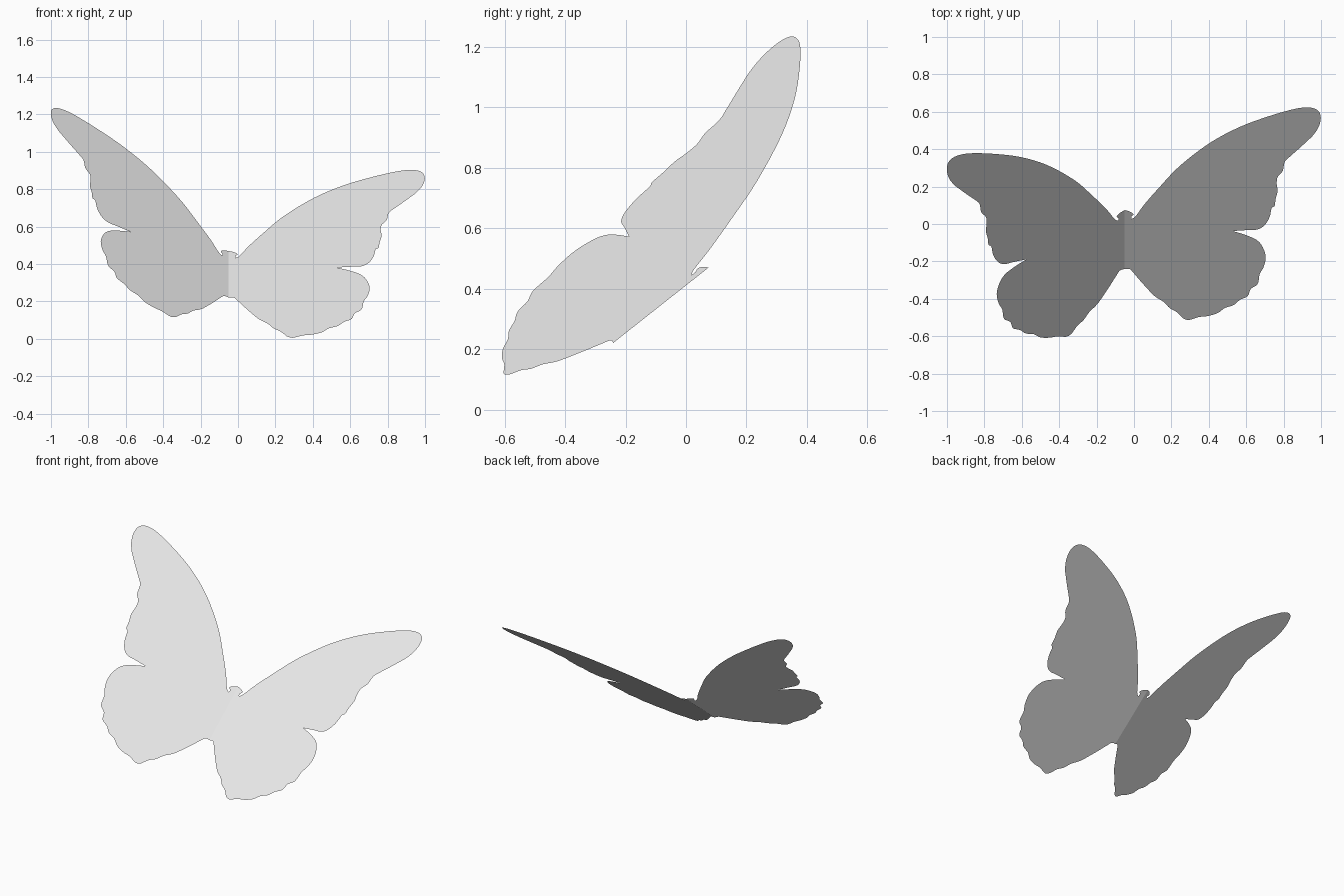
import bpy
import bmesh
import math
from mathutils import Matrix, Vector

default_cube = bpy.data.objects.get("Cube")
if default_cube:
    bpy.data.objects.remove(default_cube, do_unlink=True)

# One plain grey for the whole butterfly
grey = bpy.data.materials.new("plain_grey")
grey.use_nodes = True
grey.diffuse_color = (0.8, 0.8, 0.8, 1)
grey.node_tree.nodes["Principled BSDF"].inputs["Base Color"].default_value = grey.diffuse_color

# Half outline in the wing's own plane: x out from the body, y along the body.
# Each stretch is smoothed by itself, so the corners between them stay sharp.
head = [(0, .095), (.027, .085), (.044, .072), (.046, .062), (.036, .052), (.037, .035)]
leading_edge_and_tip = [
    (.037, .035), (.06, .055), (.107, .136), (.187, .252), (.294, .395), (.455, .552),
    (.615, .661), (.775, .736), (.909, .784), (.979, .794), (1.02, .784), (1.043, .757),
    (1.048, .709), (1.032, .648), (1, .593)]
forewing_margin = [
    (1, .593), (.936, .518), (.888, .464), (.856, .423), (.845, .361), (.818, .32),
    (.813, .273), (.818, .225), (.807, .17), (.802, .123), (.786, .109), (.775, .048),
    (.749, -.007), (.711, -.037), (.658, -.041), (.578, -.048)]
hindwing_margin = [
    (.578, -.048), (.647, -.075), (.706, -.109), (.738, -.157), (.754, -.225),
    (.743, -.293), (.722, -.341), (.711, -.409), (.674, -.443), (.658, -.491),
    (.615, -.518), (.583, -.552), (.535, -.573), (.497, -.607), (.444, -.627),
    (.396, -.634), (.342, -.654), (.31, -.641)]
inner_margin = [
    (.31, -.641), (.278, -.6), (.241, -.573), (.209, -.532), (.16, -.491),
    (.118, -.436), (.08, -.382), (.048, -.334), (.027, -.307), (0, -.307)]


def smooth_path(points, steps=4):
    """Run a smooth curve through the points, leaving out the last one."""
    pts = [Vector(p) for p in points]
    pts = [pts[0]] + pts + [pts[-1]]
    path = []
    for a, b, c, d in zip(pts, pts[1:], pts[2:], pts[3:]):
        for i in range(steps):
            t = i / steps
            path.append(b + (c - a) * (t / 2)
                        + (a * 2 - b * 5 + c * 4 - d) * (t * t / 2)
                        + (b * 3 - a - c * 3 + d) * (t ** 3 / 2))
    return path


outline = []
for stretch in (head, leading_edge_and_tip, forewing_margin, hindwing_margin, inner_margin):
    outline += smooth_path(stretch)
outline.append(Vector(inner_margin[-1]))


def make_wing(name, side, matrix):
    """Flat sheet with half the head and body; side is +1 for left, -1 for right."""
    bm = bmesh.new()
    face = bm.faces.new([bm.verts.new((side * p.x, p.y, 0)) for p in outline])
    face.normal_update()
    if face.normal.z < 0:
        face.normal_flip()
    bmesh.ops.triangulate(bm, faces=[face], ngon_method='EAR_CLIP')
    mesh = bpy.data.meshes.new(name)
    bm.to_mesh(mesh)
    bm.free()
    mesh.materials.append(grey)
    wing = bpy.data.objects.new(name, mesh)
    bpy.context.collection.objects.link(wing)
    wing.matrix_world = matrix


# The body line tilts up towards the back; the right wing is folded up about it
body_tilt = Matrix.Translation((-.05, 0, .411)) @ Matrix.Rotation(math.radians(38.3), 4, 'X')
wing_fold = Matrix.Rotation(math.radians(24.9), 4, 'Y')
make_wing("left_wing", 1, body_tilt)
make_wing("right_wing", -1, body_tilt @ wing_fold)
